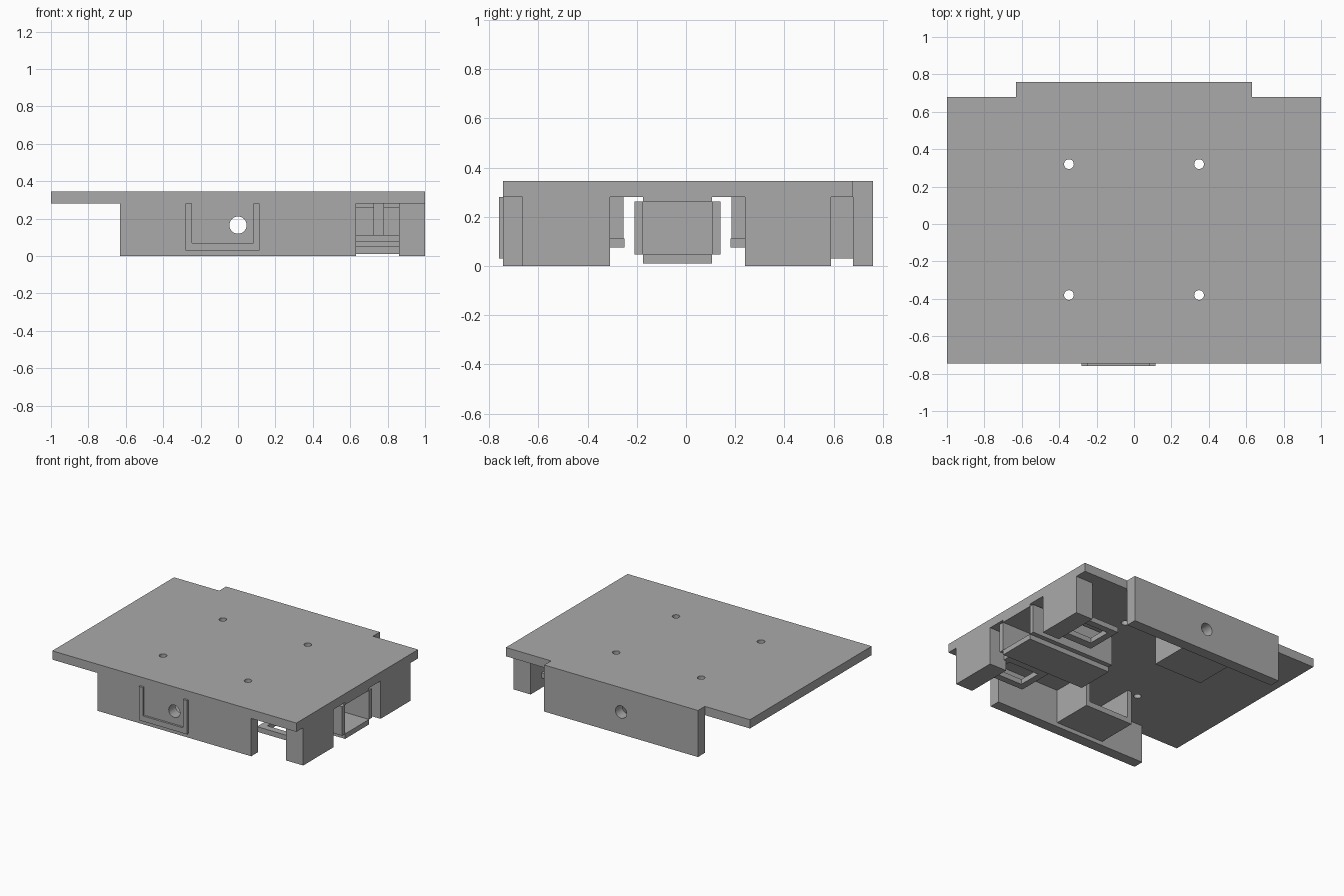
import bpy
import math

cube = bpy.data.objects.get("Cube")
if cube:
    bpy.data.objects.remove(cube, do_unlink=True)

grey = bpy.data.materials.new("plain_grey")
grey.use_nodes = True
colour = (0.4, 0.4, 0.4, 1)
grey.diffuse_color = colour
grey.node_tree.nodes["Principled BSDF"].inputs["Base Color"].default_value = colour


def prism(name, outline, axis, lo, hi):
    """Extrude a 2D outline along y or z."""
    n = len(outline)
    if axis == "z":
        verts = [(a, b, h) for h in (lo, hi) for a, b in outline]
    else:
        verts = [(a, h, b) for h in (hi, lo) for a, b in outline]
    faces = [tuple(reversed(range(n))), tuple(range(n, 2 * n))]
    faces += [(i, (i + 1) % n, n + (i + 1) % n, n + i) for i in range(n)]
    mesh = bpy.data.meshes.new(name)
    mesh.from_pydata(verts, [], faces)
    mesh.materials.append(grey)
    obj = bpy.data.objects.new(name, mesh)
    bpy.context.collection.objects.link(obj)
    return obj


def box(name, x, y, z):
    return prism(name, [(x[0], y[0]), (x[1], y[0]), (x[1], y[1]), (x[0], y[1])], "z", *z)


def circle(cx, cy, r, n=32):
    return [(cx + r * math.cos(2 * math.pi * i / n),
             cy + r * math.sin(2 * math.pi * i / n)) for i in range(n)]


def cut(obj, cutter):
    mod = obj.modifiers.new("cut", "BOOLEAN")
    mod.operation = "DIFFERENCE"
    mod.solver = "EXACT"
    mod.object = cutter
    cutter.hide_render = True
    cutter.hide_set(True)


# Top plate with a rear tab and four screw holes
plate = prism("top_plate", [(-1, -0.745), (1, -0.745), (1, 0.68), (0.63, 0.68),
                            (0.63, 0.76), (-0.63, 0.76), (-0.63, 0.68), (-1, 0.68)],
              "z", 0.28, 0.345)
for x in (-0.348, 0.348):
    for y in (-0.38, 0.32):
        cut(plate, prism("screw_hole_cutter", circle(x, y, 0.026), "z", 0.2, 0.4))

# Front and back walls with shaft holes
for name, y in (("front", (-0.745, -0.665)), ("back", (0.68, 0.76))):
    wall = box(name + "_wall", (-0.63, 0.63), y, (0, 0.28))
    cut(wall, prism("shaft_hole_cutter", circle(0, 0.165, 0.046), "y", y[0] - 0.1, y[1] + 0.1))

# U-shaped channels that pass through the walls
channel = [(-0.28, 0.03), (0.115, 0.03), (0.115, 0.28), (0.082, 0.28),
           (0.082, 0.07), (-0.247, 0.07), (-0.247, 0.28), (-0.28, 0.28)]
prism("front_channel", channel, "y", -0.76, -0.36)
prism("back_channel", channel, "y", 0.36, 0.759)

# Corner blocks on the left side
box("front_side_block", (0.86, 1), (-0.665, -0.31), (0, 0.28))
box("back_side_block", (0.86, 1), (0.24, 0.59), (0, 0.28))

# Socket housing, open at its outer end
box("socket_floor", (0.31, 1), (-0.175, 0.105), (0.01, 0.047))
box("socket_roof", (0.31, 1), (-0.175, 0.105), (0.262, 0.28))
box("socket_front_side", (0.31, 1), (-0.21, -0.175), (0.047, 0.262))
box("socket_back_side", (0.31, 1), (0.105, 0.14), (0.047, 0.262))
box("socket_end", (0.31, 0.345), (-0.175, 0.105), (0.047, 0.262))

# Hanging rectangular loops on posts, mirrored about the socket centre
for name, s in (("front", -1), ("back", 1)):
    def span(a, b):
        return sorted((-0.035 + s * a, -0.035 + s * b))
    box(name + "_loop_post", (0.725, 0.78), span(0.22, 0.275), (0.11, 0.28))
    box(name + "_loop_inner_bar", (0.53, 0.88), span(0.215, 0.275), (0.075, 0.113))
    box(name + "_loop_outer_bar", (0.53, 0.88), span(0.45, 0.5), (0.075, 0.113))
    for end, x in (("near", (0.53, 0.58)), ("far", (0.83, 0.88))):
        box(name + "_loop_" + end + "_bar", x, span(0.275, 0.45), (0.075, 0.113))
